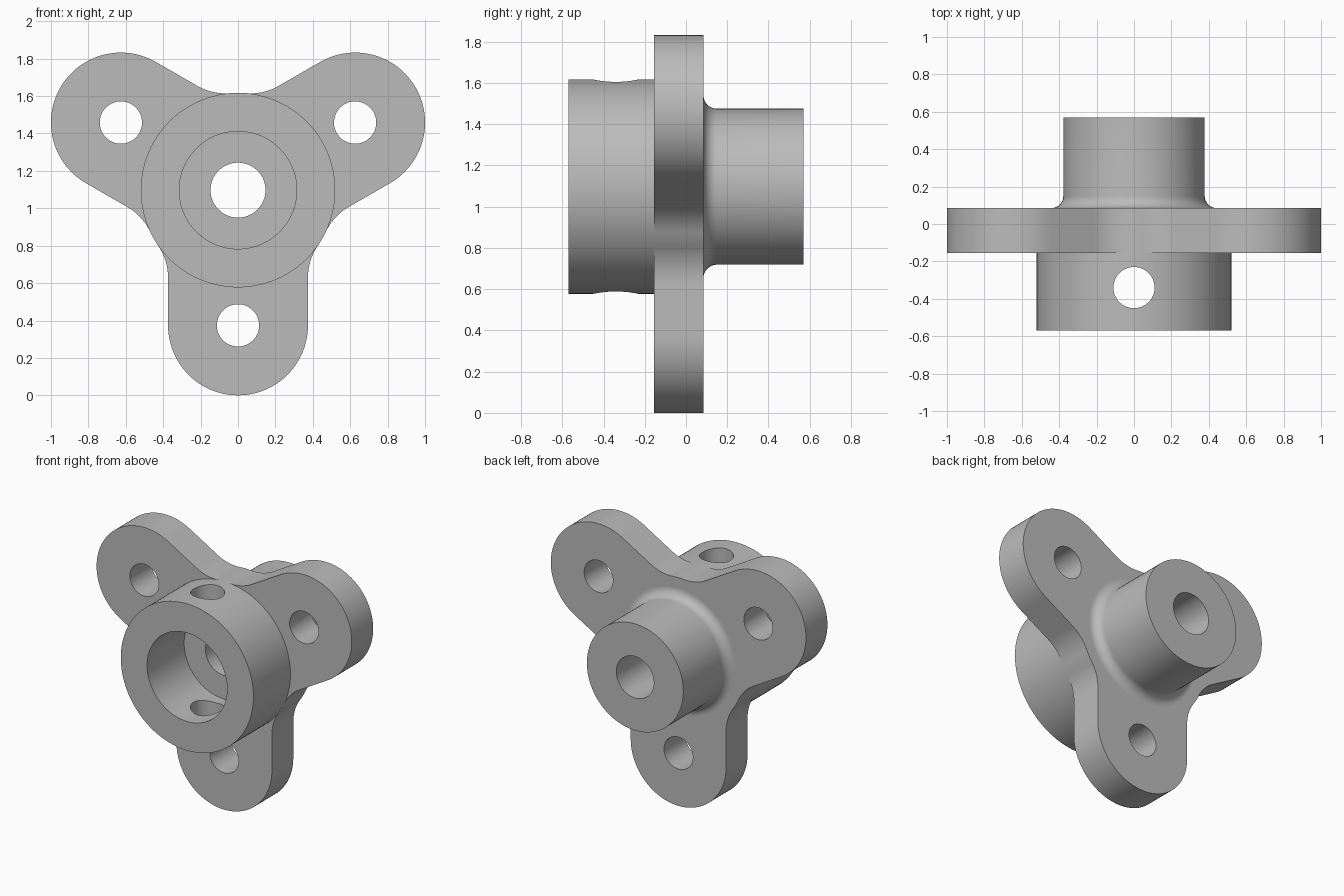
import bpy, bmesh, math
from mathutils import Matrix, Vector

cube = bpy.data.objects.get("Cube")
if cube:
    bpy.data.objects.remove(cube)

AXIS_Z = 1.097                      # height of the main axis
ARM, ARM_R = 0.723, 0.374           # arm hole distance, arm half width
HUB_R, BORE_R, BLEND = 0.52, 0.147, 0.3
PLATE_FRONT, PLATE_BACK = -0.155, 0.085
SEG = 96

metal = bpy.data.materials.new("plain grey")
metal.use_nodes = True
GREY = (0.5, 0.5, 0.5, 1)
metal.diffuse_color = GREY
metal.node_tree.nodes["Principled BSDF"].inputs["Base Color"].default_value = GREY


def finish(bm, name):
    bmesh.ops.recalc_face_normals(bm, faces=bm.faces)
    mesh = bpy.data.meshes.new(name)
    bm.to_mesh(mesh)
    bm.free()
    mesh.materials.append(metal)
    obj = bpy.data.objects.new(name, mesh)
    bpy.context.collection.objects.link(obj)
    return obj


def ring(name, profile):
    """Revolve a closed (radius, y) profile about the main axis."""
    bm = bmesh.new()
    loops = []
    for i in range(SEG):
        a = math.tau * i / SEG
        loops.append([bm.verts.new((r * math.sin(a), y, AXIS_Z + r * math.cos(a)))
                      for r, y in profile])
    n = len(profile)
    for i in range(SEG):
        p, q = loops[i], loops[(i + 1) % SEG]
        for k in range(n):
            m = (k + 1) % n
            bm.faces.new((p[k], p[m], q[m], q[k]))
    return finish(bm, name)


def drill(obj, radius, centre, along_y=True):
    """Cut a round hole right through obj."""
    bm = bmesh.new()
    bmesh.ops.create_cone(bm, cap_ends=True, segments=64, radius1=radius,
                          radius2=radius, depth=3)
    if along_y:
        bm.transform(Matrix.Rotation(math.pi / 2, 4, 'X'))
    bm.transform(Matrix.Translation(centre))
    cutter = finish(bm, "hole_cutter")
    cutter.hide_render = True
    mod = obj.modifiers.new("hole", 'BOOLEAN')
    mod.operation, mod.solver, mod.object = 'DIFFERENCE', 'EXACT', cutter
    bpy.context.view_layer.update()
    cut = bpy.data.meshes.new_from_object(
        obj.evaluated_get(bpy.context.evaluated_depsgraph_get()))
    obj.modifiers.clear()
    obj.data = cut
    bpy.data.objects.remove(cutter)


def arc(centre, radius, start, end, steps):
    return [centre + radius * Vector((math.cos(t), math.sin(t)))
            for t in (start + (end - start) * i / steps for i in range(steps + 1))]


# Outline of one arm pointing along +x: hub arc, blend, round end, blend
reach = math.sqrt((HUB_R + BLEND) ** 2 - (ARM_R + BLEND) ** 2)
blend_c = Vector((reach, ARM_R + BLEND))
hub_angle = math.atan2(blend_c.y, blend_c.x)
upper = arc(Vector((ARM, 0)), ARM_R, 0, math.pi / 2, 24)
upper += arc(blend_c, BLEND, -math.pi / 2, hub_angle - math.pi, 14)
upper += arc(Vector((0, 0)), HUB_R, hub_angle, math.pi / 3, 3)[1:]
lower = [Vector((p.x, -p.y)) for p in reversed(upper[1:-1])]

# Three-armed plate
bm = bmesh.new()
verts = []
arm_angles = [math.radians(a) for a in (30, 150, 270)]
for a in arm_angles:
    turn = Matrix.Rotation(a, 2)
    for p in lower + upper:
        v = turn @ p
        verts.append(bm.verts.new((v.x, PLATE_FRONT, AXIS_Z + v.y)))
face = bm.faces.new(verts)
extruded = bmesh.ops.extrude_face_region(bm, geom=[face], use_keep_orig=True)["geom"]
bmesh.ops.translate(bm, vec=(0, PLATE_BACK - PLATE_FRONT, 0),
                    verts=[g for g in extruded if isinstance(g, bmesh.types.BMVert)])
plate = finish(bm, "three_arm_plate")
for a in arm_angles:
    drill(plate, 0.113, (ARM * math.cos(a), 0, AXIS_Z + ARM * math.sin(a)))
drill(plate, BORE_R, (0, 0, AXIS_Z))

# Front collar with a cross hole
collar = ring("front_collar", [(HUB_R, PLATE_FRONT), (HUB_R, -0.57),
                               (0.314, -0.57), (0.314, PLATE_FRONT)])
drill(collar, 0.11, (0, -0.34, AXIS_Z), along_y=False)

# Rear boss with a rounded foot
BOSS_R, FOOT = 0.378, 0.065
foot = arc(Vector((BOSS_R + FOOT, PLATE_BACK + FOOT)), FOOT,
           math.pi * 1.5, math.pi, 10)
boss = ring("rear_boss", [tuple(p) for p in foot] +
            [(BOSS_R, 0.57), (BORE_R, 0.57), (BORE_R, PLATE_BACK)])

# Smooth round walls, crisp edges
bpy.ops.object.select_all(action='DESELECT')
for obj in (plate, collar, boss):
    obj.select_set(True)
    bpy.context.view_layer.objects.active = obj
bpy.ops.object.shade_smooth_by_angle(angle=math.radians(30))
